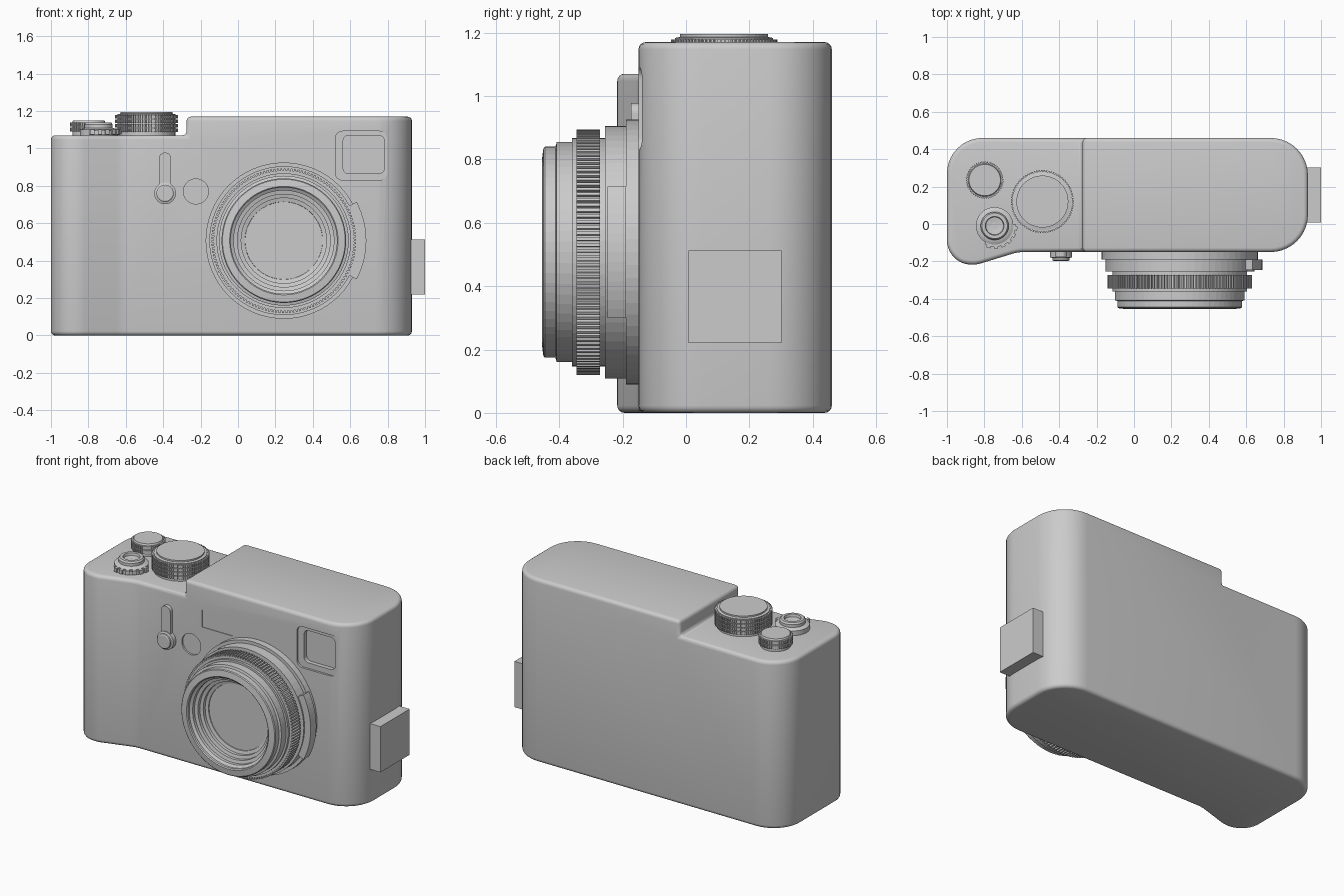
import bpy, bmesh
from math import pi, sin, cos, tan, atan2, radians
from mathutils import Vector

if "Cube" in bpy.data.objects:
    bpy.data.objects.remove(bpy.data.objects["Cube"])

def add_mesh(name, verts, faces):
    me = bpy.data.meshes.new(name)
    me.from_pydata(verts, [], faces)
    bm = bmesh.new()
    bm.from_mesh(me)
    bmesh.ops.recalc_face_normals(bm, faces=bm.faces)
    bm.to_mesh(me)
    bm.free()
    ob = bpy.data.objects.new(name, me)
    bpy.context.collection.objects.link(ob)
    return ob

def fillet(corners, seg=8):
    """Round the corners (x, y, radius) of a polygon."""
    out, n = [], len(corners)
    for i in range(n):
        p = Vector(corners[i][:2])
        r = corners[i][2]
        d1 = (Vector(corners[i - 1][:2]) - p).normalized()
        d2 = (Vector(corners[(i + 1) % n][:2]) - p).normalized()
        half = d1.angle(d2) / 2
        t = r / tan(half)
        c = p + (d1 + d2).normalized() * (r / sin(half))
        a, b = p + d1 * t - c, p + d2 * t - c
        a0 = atan2(a.y, a.x)
        da = (atan2(b.y, b.x) - a0 + pi) % (2 * pi) - pi
        out += [(c.x + r * cos(a0 + da * k / seg), c.y + r * sin(a0 + da * k / seg))
                for k in range(seg + 1)]
    return out

def round_rect(x0, x1, z0, z1, r, seg=6):
    return fillet([(x0, z0, r), (x1, z0, r), (x1, z1, r), (x0, z1, r)], seg)

def circle(cx, cy, r, n=48):
    return [(cx + r * cos(2 * pi * k / n), cy + r * sin(2 * pi * k / n)) for k in range(n)]

def prism(name, pts, a, b, axis='Z'):
    """Extrude a 2D outline from a to b along Z or Y."""
    put = (lambda p, h: (p[0], p[1], h)) if axis == 'Z' else (lambda p, h: (p[0], h, p[1]))
    n = len(pts)
    verts = [put(p, h) for h in (a, b) for p in pts]
    faces = [(i, (i + 1) % n, n + (i + 1) % n, n + i) for i in range(n)]
    faces += [tuple(range(n)), tuple(range(n, 2 * n))]
    return add_mesh(name, verts, faces)

def lathe(name, profile, cx, cy, axis='Z', n=48):
    """Spin (radius, height) points; both ends are capped."""
    verts, faces = [], []
    for r, h in profile:
        for x, y in circle(cx, cy, r, n):
            verts.append((x, y, h) if axis == 'Z' else (x, h, y))
    for j in range(len(profile) - 1):
        for i in range(n):
            k = (i + 1) % n
            faces.append((j * n + i, j * n + k, (j + 1) * n + k, (j + 1) * n + i))
    faces += [tuple(range(n)), tuple(range(len(verts) - n, len(verts)))]
    return add_mesh(name, verts, faces)

def knurl(name, cx, cy, r, depth, teeth, a, b, axis='Z'):
    """Ring with square teeth around its rim."""
    pts = []
    for k in range(teeth):
        for f, rr in ((0, r), (.5, r), (.55, r - depth), (.95, r - depth)):
            t = 2 * pi * (k + f) / teeth
            pts.append((cx + rr * cos(t), cy + rr * sin(t)))
    return prism(name, pts, a, b, axis)

def sector(r0, r1, a0, a1, cx, cy, n=14):
    ang = [radians(a0 + (a1 - a0) * k / n) for k in range(n + 1)]
    return ([(cx + r1 * cos(t), cy + r1 * sin(t)) for t in ang]
            + [(cx + r0 * cos(t), cy + r0 * sin(t)) for t in reversed(ang)])

def apply_all(ob):
    bpy.ops.object.select_all(action='DESELECT')
    ob.select_set(True)
    bpy.context.view_layer.objects.active = ob
    for m in list(ob.modifiers):
        bpy.ops.object.modifier_apply(modifier=m.name)

def cut(ob, cutter):
    cutter.hide_render = True
    m = ob.modifiers.new('cut', 'BOOLEAN')
    m.operation, m.solver, m.object = 'DIFFERENCE', 'EXACT', cutter
    apply_all(ob)
    bpy.data.objects.remove(cutter)

# Camera body: rounded footprint with a front grip, stepped top, softened edges
body = prism('body', fillet([(-1, .46, .19), (-1, -.217, .13), (-.84, -.217, .15),
                             (-.62, -.15, .2), (.93, -.15, .2), (.93, .46, .2)], 10), 0, 1.17)
cut(body, prism('step_cutter', [(-2, -1), (-.275, -1), (-.275, 1), (-2, 1)], 1.07, 2))
bev = body.modifiers.new('soft_edges', 'BEVEL')
bev.width, bev.segments, bev.limit_method, bev.angle_limit = .023, 4, 'ANGLE', radians(40)
bev.use_clamp_overlap = False
apply_all(body)

# Recesses on the front: viewfinder, round lamp, small sensor window
cut(body, prism('finder_cutter', round_rect(.52, .797, .83, 1.092, .04), -.4, -.137, 'Y'))
cut(body, prism('finder_glass_cutter', round_rect(.562, .782, .865, 1.07, .03), -.4, -.11, 'Y'))
cut(body, prism('lamp_cutter', circle(-.225, .77, .067), -.4, -.138, 'Y'))
cut(body, prism('sensor_cutter', round_rect(-.15, .07, .9, 1.01, .004, 2), -.4, -.146, 'Y'))
bpy.ops.object.shade_smooth_by_angle(angle=radians(30))

# Side block
prism('side_block', [(.9, .008), (1, .008), (1, .302), (.9, .302)], .22, .512)

# Lens barrel with stepped inner cone and recessed glass
LX, LZ = .245, .507
lathe('lens_barrel', [
    (.418, -.13), (.418, -.19), (.398, -.19), (.398, -.255), (.36, -.255), (.36, -.36),
    (.347, -.36), (.347, -.408), (.333, -.412), (.333, -.445), (.328, -.45),
    (.29, -.455), (.284, -.45), (.284, -.435), (.268, -.425), (.268, -.405), (.248, -.4),
    (.248, -.38), (.228, -.375), (.228, -.355), (.208, -.35), (.203, -.325), (.185, -.32),
    (.182, -.3)], LX, LZ, 'Y', 64)
knurl('focus_ring', LX, LZ, .387, .012, 130, -.272, -.345, 'Y')
prism('aperture_tab', sector(.37, .441, -28, 28, LX, LZ), -.19, -.247, 'Y')

# Front lever and its round button
prism('front_lever', round_rect(-.423, -.357, .74, .978, .032), -.13, -.173, 'Y')
lathe('lever_button', [(.058, -.14), (.058, -.178), (.046, -.182), (.046, -.193), (.04, -.197)],
      -.39, .76, 'Y', 32)

# Large speed dial: base, stacked knurled bands, flat cap
DX, DY = -.49, .12
lathe('speed_dial_core', [(.155, 1.06), (.155, 1.183), (.139, 1.186), (.139, 1.195)], DX, DY)
for i in range(4):
    z = 1.087 + i * .024
    knurl(f'speed_dial_band_{i}', DX, DY, .168, .007, 80, z, z + .019)

# Small rear dial
EX, EY = -.798, .235
lathe('small_dial_core', [(.088, 1.06), (.088, 1.14), (.084, 1.15)], EX, EY)
for i in range(2):
    z = 1.09 + i * .027
    knurl(f'small_dial_band_{i}', EX, EY, .1, .006, 50, z, z + .022)

# Shutter button with collar and ribbed power switch
SX, SY = -.745, -.01
lathe('shutter_button', [(.1, 1.06), (.1, 1.1), (.088, 1.106), (.075, 1.11), (.075, 1.128),
                         (.068, 1.138), (.05, 1.138), (.047, 1.122), (.02, 1.118)], SX, SY)
for i in range(6):
    a = -112 + i * 20
    prism(f'switch_rib_{i}', sector(.08, .122, a, a + 11, SX, SY, 3), 1.075, 1.1)
prism('switch_ring', sector(.08, .112, -118, 5, SX, SY), 1.072, 1.095)
